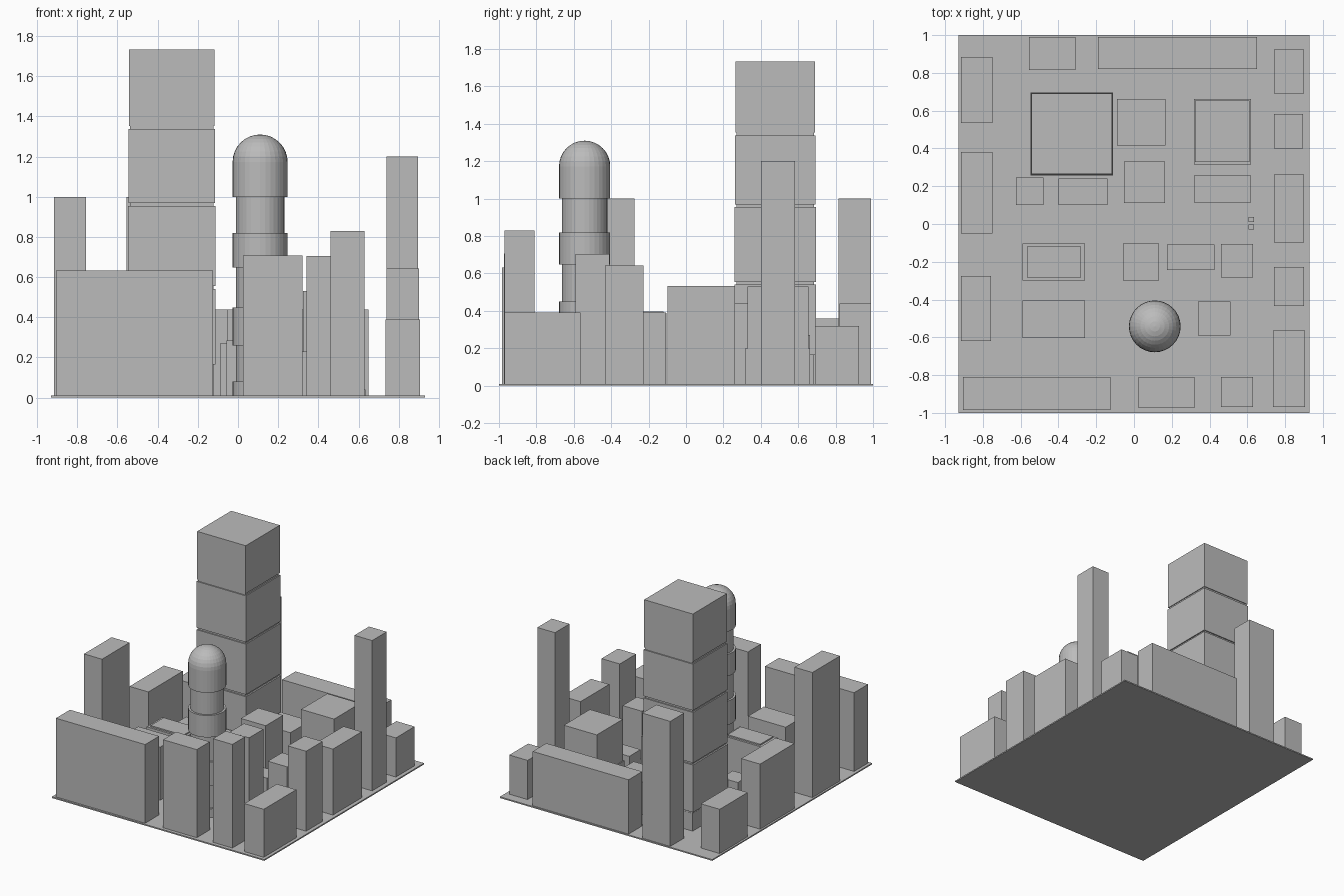
import bpy, bmesh, math

if "Cube" in bpy.data.objects:
    bpy.data.objects.remove(bpy.data.objects["Cube"])

grey = bpy.data.materials.new("concrete_grey")
grey.diffuse_color = (0.5, 0.5, 0.5, 1)
grey.use_nodes = True
grey.node_tree.nodes["Principled BSDF"].inputs["Base Color"].default_value = grey.diffuse_color


def finish(name, bm):
    bmesh.ops.recalc_face_normals(bm, faces=bm.faces)
    me = bpy.data.meshes.new(name)
    bm.to_mesh(me)
    bm.free()
    me.materials.append(grey)
    ob = bpy.data.objects.new(name, me)
    bpy.context.collection.objects.link(ob)
    return ob


def add_box(bm, x0, x1, y0, y1, z0, z1):
    vs = bmesh.ops.create_cube(bm, size=1)["verts"]
    for v in vs:
        v.co.x = x1 if v.co.x > 0 else x0
        v.co.y = y1 if v.co.y > 0 else y0
        v.co.z = z1 if v.co.z > 0 else z0


def box(name, x0, x1, y0, y1, z1, z0=0.004):
    bm = bmesh.new()
    add_box(bm, x0, x1, y0, y1, z0, z1)
    return finish(name, bm)


# Ground slab
box("ground_slab", -0.93, 0.93, -1.0, 1.0, 0.01, 0.0)

# Perimeter blocks: x0, x1, y0, y1, height
perimeter = {
    "left_block_back": (-0.915, -0.75, 0.535, 0.885, 0.36),
    "left_block_middle": (-0.915, -0.75, -0.05, 0.38, 0.525),
    "left_block_front": (-0.915, -0.757, -0.62, -0.275, 1.0),
    "back_block_left": (-0.555, -0.31, 0.815, 0.99, 1.0),
    "back_block_long": (-0.19, 0.65, 0.82, 0.99, 0.44),
    "right_block_back": (0.74, 0.90, 0.69, 0.925, 0.32),
    "right_block_tall": (0.74, 0.895, 0.40, 0.582, 1.2),
    "right_block_middle": (0.74, 0.90, -0.098, 0.263, 0.532),
    "right_block_short": (0.74, 0.90, -0.433, -0.228, 0.643),
    "right_block_front": (0.735, 0.905, -0.97, -0.563, 0.39),
    "front_block_long": (-0.905, -0.124, -0.985, -0.81, 0.633),
    "front_block_middle": (0.025, 0.32, -0.973, -0.81, 0.707),
    "front_block_right": (0.46, 0.63, -0.97, -0.81, 0.83),
}
# Inner blocks
inner = {
    "inner_block_back": (-0.09, 0.168, 0.415, 0.663, 0.27),
    "inner_block_centre": (-0.053, 0.164, 0.112, 0.33, 0.44),
    "inner_block_small": (-0.625, -0.48, 0.10, 0.245, 0.25),
    "inner_block_low": (-0.40, -0.14, 0.10, 0.24, 0.25),
    "inner_block_east": (0.317, 0.62, 0.115, 0.257, 0.21),
    "inner_block_square": (-0.058, 0.132, -0.30, -0.104, 0.285),
    "inner_block_wide": (0.175, 0.425, -0.243, -0.108, 0.23),
    "inner_block_southeast": (0.46, 0.63, -0.284, -0.106, 0.39),
    "inner_block_southwest": (-0.59, -0.26, -0.604, -0.405, 0.43),
    "inner_block_beside_dome": (0.34, 0.51, -0.59, -0.41, 0.705),
    "street_kiosk_back": (0.605, 0.635, 0.01, 0.037, 0.04),
    "street_kiosk_front": (0.605, 0.635, -0.03, -0.002, 0.04),
    "stepped_block_plinth": (0.317, 0.62, 0.315, 0.663, 0.2),
    "stepped_block_body": (0.323, 0.612, 0.328, 0.655, 0.53),
    "roofed_block_body": (-0.59, -0.26, -0.30, -0.104, 0.388),
    "roofed_block_roof": (-0.566, -0.28, -0.284, -0.12, 0.398),
}
for group in (perimeter, inner):
    for name, dims in group.items():
        box(name, *dims)

# Square tower: stacked segments with recessed joints
cx, cy = -0.33, 0.477
bm = bmesh.new()
segments = [(0.004, 0.15, 0.208), (0.165, 0.54, 0.219), (0.555, 0.955, 0.217),
            (0.97, 1.337, 0.216), (1.353, 1.732, 0.213)]
for z0, z1, h in segments:
    add_box(bm, cx - h, cx + h, cy - h, cy + h, z0, z1)
for a, b in zip(segments, segments[1:]):
    h = 0.207
    add_box(bm, cx - h, cx + h, cy - h, cy + h, a[1], b[0])
finish("square_tower", bm)

# Round tower: banded profile with a hemispherical cap, spun around its axis
R, r = 0.137, 0.121
profile = [(0, 0.004), (R, 0.004), (R, 0.08), (r, 0.08)]
for z0, z1 in ((0.26, 0.45), (0.647, 0.82)):
    profile += [(r, z0), (R, z0), (R, z1), (r, z1)]
profile += [(r, 1.0), (R, 1.0)]
profile += [(R * math.cos(i * math.pi / 16), 1.173 + R * math.sin(i * math.pi / 16))
            for i in range(8)]
profile.append((0, 1.31))
bm = bmesh.new()
vs = [bm.verts.new((x, 0, z)) for x, z in profile]
es = [bm.edges.new(p) for p in zip(vs, vs[1:])]
bmesh.ops.spin(bm, geom=vs + es, cent=(0, 0, 0), axis=(0, 0, 1),
               angle=2 * math.pi, steps=32, use_merge=True)
bmesh.ops.remove_doubles(bm, verts=bm.verts, dist=1e-4)
bmesh.ops.translate(bm, verts=bm.verts, vec=(0.11, -0.542, 0))
finish("domed_tower", bm)
